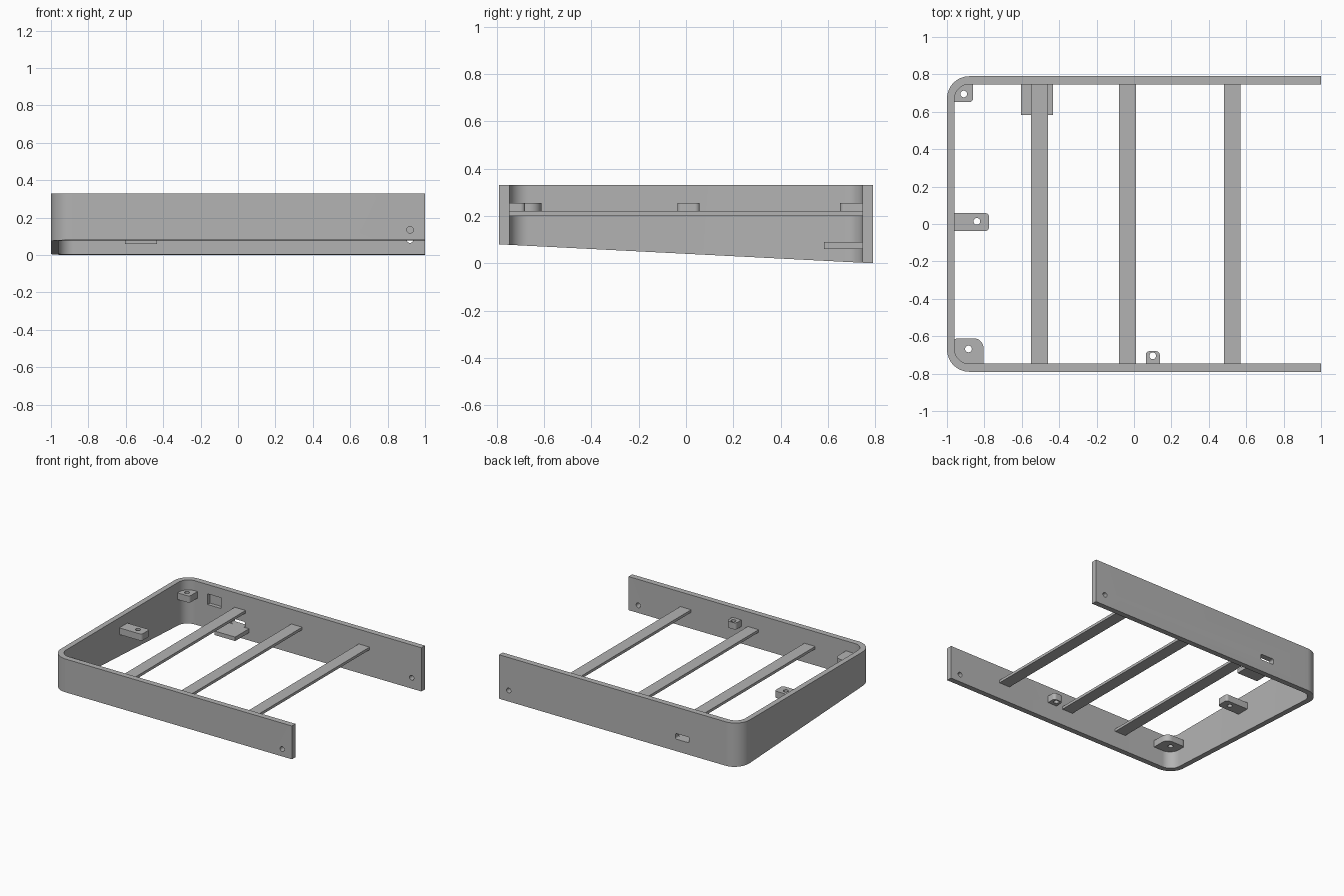
import bpy, bmesh, math

if "Cube" in bpy.data.objects:
    bpy.data.objects.remove(bpy.data.objects["Cube"])

grey = bpy.data.materials.new("plain grey")
grey.use_nodes = True
grey.diffuse_color = (0.45, 0.45, 0.45, 1)
grey.node_tree.nodes["Principled BSDF"].inputs["Base Color"].default_value = grey.diffuse_color

TOP = 0.33
HALF_Y = 0.79


def slope(y):
    """Height of the slanted lower edge."""
    return 0.04 * (1 - y / HALF_Y)


def arc(cx, cy, r, start, end, steps=12):
    return [(cx + r * math.cos(math.radians(start + (end - start) * i / steps)),
             cy + r * math.sin(math.radians(start + (end - start) * i / steps)))
            for i in range(steps + 1)]


def rounded_rect(x0, x1, y0, y1, radii):
    """Counter-clockwise outline; radii start at the low corner (x0, y0)."""
    pts = []
    corners = [(x0, y0, 1, 1), (x1, y0, -1, 1), (x1, y1, -1, -1), (x0, y1, 1, -1)]
    for i, ((x, y, sx, sy), r) in enumerate(zip(corners, radii)):
        a = 180 + 90 * i
        pts += arc(x + sx * r, y + sy * r, r, a, a + 90) if r else [(x, y)]
    return pts


def prism(name, outline, low, high, along_y=False):
    """Extrude an outline along z, or along y when it is drawn in the xz plane."""
    bm = bmesh.new()
    place = (lambda p, d: (p[0], d, p[1])) if along_y else (lambda p, d: (p[0], p[1], d))
    a = [bm.verts.new(place(p, low)) for p in outline]
    b = [bm.verts.new(place(p, high)) for p in outline]
    bm.faces.new(a[::-1])
    bm.faces.new(b)
    for i in range(len(a)):
        j = (i + 1) % len(a)
        bm.faces.new((a[i], a[j], b[j], b[i]))
    bmesh.ops.recalc_face_normals(bm, faces=bm.faces)
    mesh = bpy.data.meshes.new(name)
    bm.to_mesh(mesh)
    bm.free()
    mesh.materials.append(grey)
    ob = bpy.data.objects.new(name, mesh)
    bpy.context.collection.objects.link(ob)
    return ob


def activate(ob):
    bpy.ops.object.select_all(action='DESELECT')
    ob.select_set(True)
    bpy.context.view_layer.objects.active = ob


def cut(ob, cutter):
    activate(ob)
    mod = ob.modifiers.new("cut", 'BOOLEAN')
    mod.operation, mod.solver, mod.object = 'DIFFERENCE', 'EXACT', cutter
    bpy.ops.object.modifier_apply(modifier=mod.name)
    bpy.data.objects.remove(cutter)


def circle(x, y, r):
    return arc(x, y, r, 0, 360, 24)[:-1]


def smooth(ob):
    activate(ob)
    bpy.ops.object.shade_smooth_by_angle(angle=math.radians(30))


# U-shaped wall with rounded corners and a slanted lower edge
outer = ([(1, HALF_Y)] + arc(-0.88, 0.67, 0.12, 90, 180, 16)
         + arc(-0.88, -0.67, 0.12, 180, 270, 16) + [(1, -HALF_Y)])
inner = ([(1, -0.747)] + arc(-0.88, -0.667, 0.08, 270, 180, 16)
         + arc(-0.88, 0.667, 0.08, 180, 90, 16) + [(1, 0.747)])
wall = prism("wall_frame", outer + inner, 0, TOP)
for v in wall.data.vertices:
    if v.co.z < 0.1:
        v.co.z = slope(v.co.y)

# Screw holes, slot and shallow recess in the side walls
cut(wall, prism("front_hole", circle(0.92, 0.135, 0.018), -0.85, -0.7, True))
cut(wall, prism("back_hole", circle(0.92, 0.083, 0.018), 0.7, 0.85, True))
cut(wall, prism("slot", rounded_rect(-0.58, -0.465, 0.09, 0.132, [0.012] * 4), 0.7, 0.85, True))
cut(wall, prism("recess", rounded_rect(-0.775, -0.665, 0.18, 0.26, [0] * 4), 0.7, 0.775, True))
smooth(wall)

# Cross slats
for name, x in (("right_slat", -0.505), ("middle_slat", -0.035), ("left_slat", 0.525)):
    prism(name, rounded_rect(x - 0.045, x + 0.045, -0.76, 0.76, [0] * 4), 0.2, 0.22)

# Small shelf under the slot
prism("shelf", rounded_rect(-0.605, -0.432, 0.583, 0.76, [0] * 4), 0.06, 0.09)

# Mounting tabs: bounds, corner radii, hole centre
tabs = [
    ("back_corner_tab", (-0.98, -0.86, 0.652, 0.77), (0, 0.02, 0, 0.1), (-0.91, 0.695)),
    ("middle_tab", (-0.98, -0.775, -0.037, 0.058), (0, 0.02, 0.02, 0), (-0.84, 0.014)),
    ("front_corner_tab", (-0.98, -0.805, -0.77, -0.612), (0.1, 0.03, 0.05, 0.04), (-0.885, -0.668)),
    ("front_small_tab", (0.063, 0.138, -0.77, -0.68), (0, 0, 0.02, 0.02), (0.1, -0.705)),
]
for name, bounds, radii, hole in tabs:
    tab = prism(name, rounded_rect(*bounds, radii), 0.205, 0.255)
    cut(tab, prism("tab_hole", circle(*hole, 0.018), 0.1, 0.3))
    smooth(tab)
